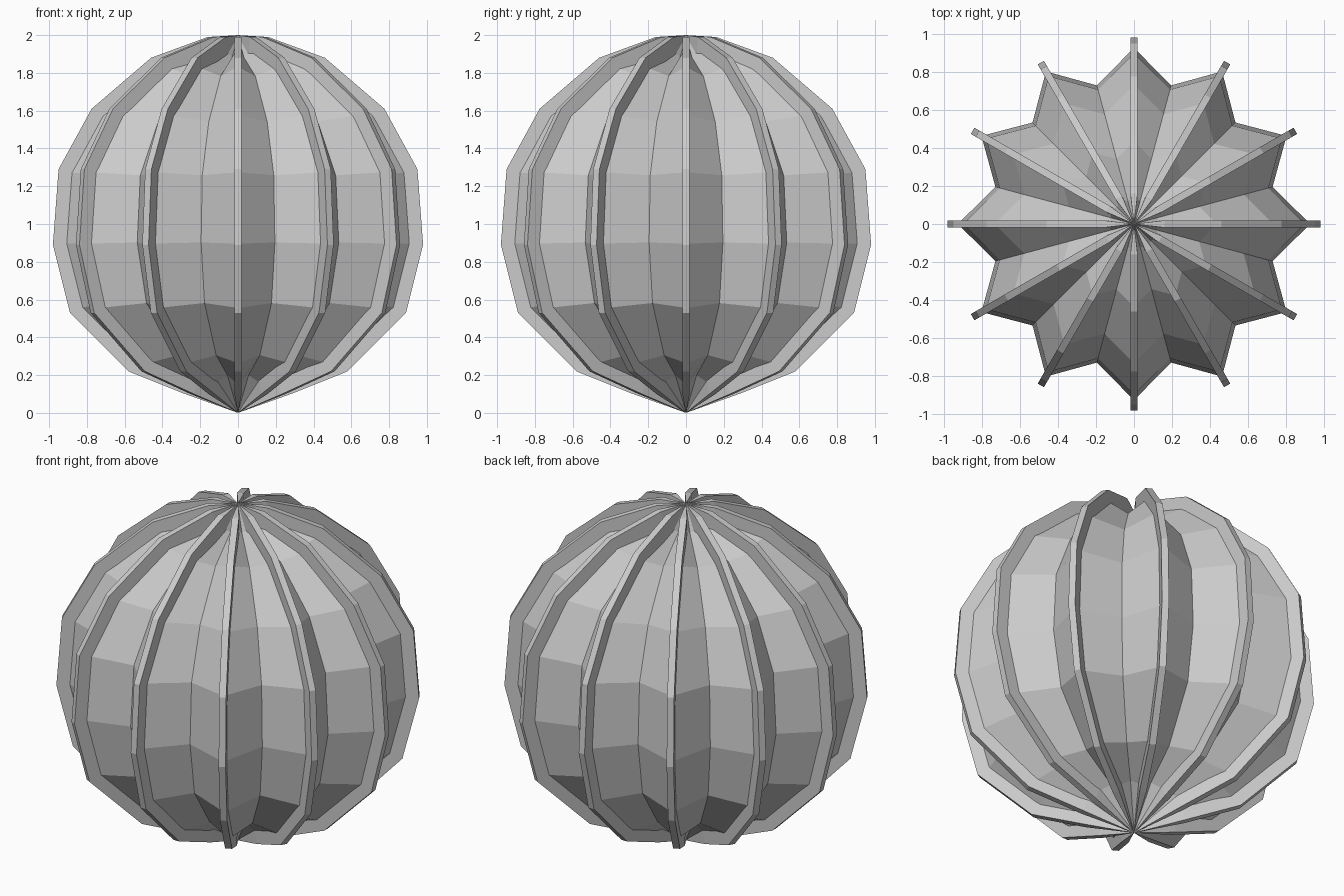
import bpy, bmesh
from math import sin, cos, pi

old = bpy.data.objects.get("Cube")
if old:
    bpy.data.objects.remove(old)

RIBS = 12
MID = 1.0          # height of the centre
HALF = 0.019       # half the rib thickness
# Outer rib profile from bottom to top: radius, height
PROFILE = [(0.28, 0.10), (0.58, 0.22), (0.89, 0.53), (0.98, 0.89),
           (0.95, 1.29), (0.775, 1.61), (0.46, 1.88), (0.16, 1.99)]

grey = bpy.data.materials.new("light_grey")
grey.use_nodes = True
colour = (0.6, 0.6, 0.6, 1)
grey.diffuse_color = colour
grey.node_tree.nodes["Principled BSDF"].inputs["Base Color"].default_value = colour


def scaled(sr, sz):
    """Profile shrunk towards the centre."""
    return [(r * sr, MID + (z - MID) * sz) for r, z in PROFILE]


def make_object(name, bm):
    bmesh.ops.recalc_face_normals(bm, faces=bm.faces[:])
    mesh = bpy.data.meshes.new(name)
    bm.to_mesh(mesh)
    bm.free()
    mesh.materials.append(grey)
    obj = bpy.data.objects.new(name, mesh)
    bpy.context.collection.objects.link(obj)
    return obj


# Pleated body: ridges under the ribs, valleys between them
ridge, valley = scaled(0.945, 0.945), scaled(0.77, 0.89)
bm = bmesh.new()
columns = []
for i in range(RIBS * 2):
    a = pi * i / RIBS
    columns.append([bm.verts.new((r * cos(a), r * sin(a), z))
                    for r, z in (valley if i % 2 else ridge)])
bottom = bm.verts.new((0, 0, 0.005))
top = bm.verts.new((0, 0, 1.995))
for i, left in enumerate(columns):
    right = columns[(i + 1) % len(columns)]
    bm.faces.new((bottom, right[0], left[0]))
    bm.faces.new((top, left[-1], right[-1]))
    for j in range(len(left) - 1):
        bm.faces.new((left[j], right[j], right[j + 1], left[j + 1]))
make_object("pleated_body", bm)

# One rib: a flat strip with square edges, pointed at both poles
bm = bmesh.new()
sections = []
for (ro, zo), (ri, zi) in zip(PROFILE, scaled(0.9, 0.9)):
    sections.append([bm.verts.new(p) for p in (
        (ro, -HALF, zo), (ro, HALF, zo), (ri, HALF, zi), (ri, -HALF, zi))])
for a, b in zip(sections, sections[1:]):
    for k in range(4):
        n = (k + 1) % 4
        bm.faces.new((a[k], a[n], b[n], b[k]))
for section, z in ((sections[0], 0.0), (sections[-1], 2.0)):
    tip = bm.verts.new((0, 0, z))
    for k in range(4):
        bm.faces.new((section[k], section[(k + 1) % 4], tip))
rib = make_object("rib_1", bm)

# Repeat the rib around the body
for i in range(1, RIBS):
    copy = bpy.data.objects.new(f"rib_{i + 1}", rib.data)
    copy.rotation_euler.z = 2 * pi * i / RIBS
    bpy.context.collection.objects.link(copy)
